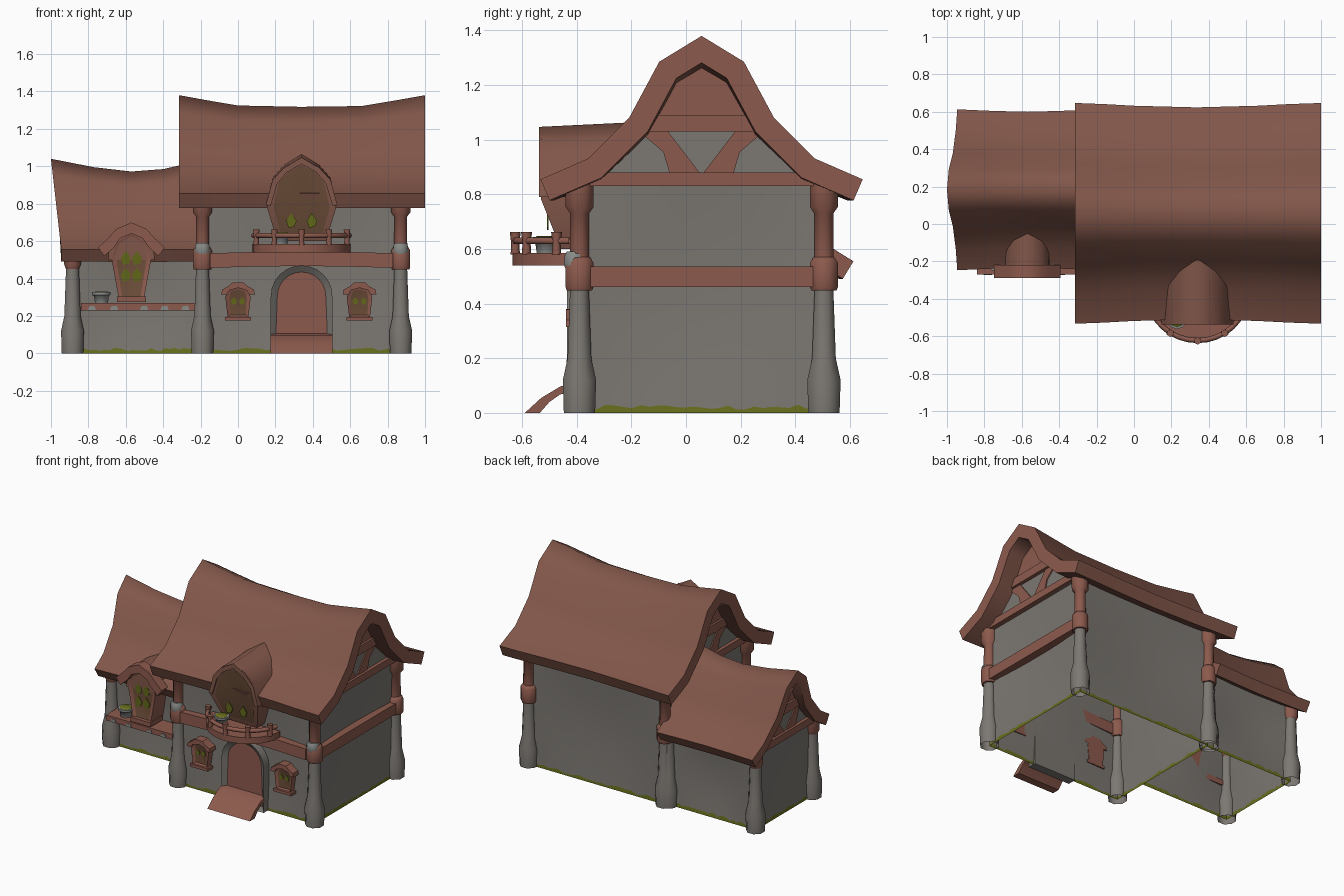
import bpy, bmesh, math, random
from mathutils import Vector

if "Cube" in bpy.data.objects:
    bpy.data.objects.remove(bpy.data.objects["Cube"])
random.seed(4)


def material(name, rgb):
    m = bpy.data.materials.new(name)
    m.diffuse_color = (*rgb, 1)
    m.use_nodes = True
    m.node_tree.nodes["Principled BSDF"].inputs["Base Color"].default_value = m.diffuse_color
    return m


ROOF = material("roof_brown", (.222, .094, .068))
WOOD = material("timber_brown", (.265, .102, .074))
STONE = material("stone_grey", (.2, .186, .168))
PALE = material("pale_stone", (.25, .26, .25))
MOSS = material("moss_green", (.14, .16, .012))
PANE = material("pane_brown", (.15, .075, .04))
GLOW = material("pane_green", (.12, .135, .01))


def finish(name, bm, mats, recalc=True, angle=35):
    if recalc:
        bmesh.ops.recalc_face_normals(bm, faces=bm.faces[:])
    me = bpy.data.meshes.new(name)
    bm.to_mesh(me)
    bm.free()
    for m in mats:
        me.materials.append(m)
    me.shade_smooth()
    me.set_sharp_from_angle(angle=math.radians(angle))
    ob = bpy.data.objects.new(name, me)
    bpy.context.collection.objects.link(ob)
    return ob


def prism(name, pts, a0, a1, mats, axis="y", inset=None, angle=35):
    """Extrude a 2D outline along an axis; optionally inset the front (a0) face."""
    put = {"x": lambda p, a: (a, p[0], p[1]), "y": lambda p, a: (p[0], a, p[1]),
           "z": lambda p, a: (p[0], p[1], a)}[axis]
    bm = bmesh.new()
    A = [bm.verts.new(put(p, a0)) for p in pts]
    B = [bm.verts.new(put(p, a1)) for p in pts]
    front = bm.faces.new(A)
    bm.faces.new(B[::-1])
    n = len(pts)
    for i in range(n):
        bm.faces.new((A[i], B[i], B[(i + 1) % n], A[(i + 1) % n]))
    bmesh.ops.recalc_face_normals(bm, faces=bm.faces[:])
    if inset:
        bmesh.ops.inset_individual(bm, faces=[front], thickness=inset[0], depth=-inset[1])
        front.material_index = 1
    return finish(name, bm, mats if isinstance(mats, list) else [mats], angle=angle)


def box(name, lo, hi, mat):
    return prism(name, [(lo[0], lo[1]), (hi[0], lo[1]), (hi[0], hi[1]), (lo[0], hi[1])],
                 lo[2], hi[2], mat, "z")


def lathe(name, x, y, prof, mat, sides=8):
    """Stack of polygon rings from (z, radius) pairs, open below when it stands on the ground."""
    bm = bmesh.new()
    rings = [[bm.verts.new((x + r * math.cos((i + .5) * math.tau / sides),
                            y + r * math.sin((i + .5) * math.tau / sides), z))
              for i in range(sides)] for z, r in prof]
    for a, b in zip(rings, rings[1:]):
        for i in range(sides):
            bm.faces.new((a[i], a[(i + 1) % sides], b[(i + 1) % sides], b[i]))
    if prof[0][0] > 0:
        bm.faces.new(rings[0][::-1])
    bm.faces.new(rings[-1])
    return finish(name, bm, [mat], angle=62)


def both(half, cx=0):
    """Mirror a half outline (left, bottom to top, last point on the axis)."""
    return [(cx - x, z) for x, z in half] + [(cx + x, z) for x, z in half[:-1][::-1]]


def slope(cy, ridge, eave, prof, w=1):
    right = [(d * w, eave + (ridge - eave) * f) for d, f in prof]
    return [(cy - d, z) for d, z in right[:0:-1]] + [(cy + d, z) for d, z in right]


def offset(pl, t):
    out = []
    for i, p in enumerate(pl):
        segs = [(Vector(b) - Vector(a)).normalized() for a, b in
                zip(pl[max(i - 1, 0):i + 1], pl[max(i - 1, 0) + 1:i + 2])]
        ns = [Vector((s.y, -s.x)) for s in segs]
        n = sum(ns, Vector((0, 0))).normalized()
        q = Vector(p) + n * t / max(n.dot(ns[0]), .5)
        out.append((q.x, q.y))
    return out


def roof(name, cy, eave, prof, stations, t):
    """Loft a thick gambrel section through sagging stations (x, ridge, lean, width)."""
    bm = bmesh.new()
    rings = []
    for x, ridge, lean, w in stations:
        out = slope(cy, ridge, eave, prof, w)
        rings.append([bm.verts.new((x + lean * max(0, (z - eave) / (ridge - eave)), y, z))
                      for y, z in out + offset(out, t)[::-1]])
    n, m = len(rings[0]), len(prof) * 2 - 1
    for a, b in zip(rings, rings[1:]):
        for i in range(n):
            bm.faces.new((a[i], a[(i + 1) % n], b[(i + 1) % n], b[i]))
    for r in (rings[0], rings[-1]):
        for i in range(m - 1):
            f = bm.faces.new((r[i], r[i + 1], r[n - 2 - i], r[n - 1 - i]))
            f.material_index = 1
    finish(name, bm, [ROOF, WOOD], angle=80)


def wall(name, p, q, h):
    """Slightly hollow wall sheet with a ragged moss row along its foot."""
    bm = bmesh.new()
    p, q = Vector(p), Vector(q)
    nrm = Vector((q.y - p.y, p.x - q.x)).normalized()
    rows, cols = 7, 28
    ragged = [random.uniform(.012, .03) for _ in range(cols + 1)]
    g = []
    for j in range(rows + 1):
        row = []
        for i in range(cols + 1):
            z = 0 if j == 0 else ragged[i] if j == 1 else h * (j - 1) / (rows - 1)
            u = i / cols
            c = p.lerp(q, u) - nrm * .022 * math.sin(math.pi * z / h) * math.sin(math.pi * u)
            row.append(bm.verts.new((c.x, c.y, z)))
        g.append(row)
    for j in range(rows):
        for i in range(cols):
            f = bm.faces.new((g[j][i], g[j][i + 1], g[j + 1][i + 1], g[j + 1][i]))
            f.material_index = int(j == 0)
    finish(name, bm, [STONE, MOSS], recalc=False)


def gable(name, x, s, cy, ridge, eave, prof, half, beams, top):
    """Plaster gable, boarded peak, cross beams and a V of braces."""
    pl = offset(slope(cy, ridge, eave, prof), .05)
    prism(name + "_gable", [(cy - half, beams[0])] + pl[1:-1] + [(cy + half, beams[0])],
          x - .01, x + .01, STONE, "x")
    prism(name + "_peak_board", pl[2:-2], x, x + s * .02, WOOD, "x")
    for k, (z, hw, th) in enumerate([(beams[0], half - .03, .05), (beams[1], top, .06)]):
        box(f"{name}_cross_beam_{k}", (min(x, x + s * .035), cy - hw, z),
            (max(x, x + s * .035), cy + hw, z + th), WOOD)
    z0, z1 = beams[0] + .04, beams[1] + .01
    for e in (-1, 1):
        prism(f"{name}_brace_{e}", [(cy + e * a, z) for a, z in
              [(0, z0), (.115, z0), (.14, (z0 + z1) / 2), (top, z1), (.13, z1)]],
              x, x + s * .018, WOOD, "x")


# Main house
MX, MY, CY = (-.19, .87), (-.39, .505), .057
MAIN = [(0, 1), (.155, .82), (.265, .43), (.415, .145), (.59, 0)]
roof("main_roof", CY, .855, MAIN, [(-.315, 1.38, 0, 1), (-.16, 1.352, 0, .99), (0, 1.325, 0, .975),
     (.335, 1.318, 0, .96), (.66, 1.322, 0, .975), (.83, 1.35, 0, .99), (1, 1.38, 0, 1)], .084)
# Side wing
SX, SY, SC = -.885, (-.14, .49), .183
SIDE = [(0, 1), (.11, .82), (.195, .43), (.32, .14), (.43, 0)]
roof("wing_roof", SC, .555, SIDE, [(-.945, 1.04, -.055, 1), (-.75, .995, -.02, .98),
     (-.57, .972, 0, .97), (-.4, .985, 0, .98), (-.2, 1.03, 0, 1)], .075)

main = [(MX[0], MY[0]), (MX[1], MY[0]), (MX[1], MY[1]), (MX[0], MY[1])]
wing = [(SX, SY[0]), (MX[0], SY[0]), (MX[0], SY[1]), (SX, SY[1])]
for label, c, h, skip in (("main", main, .84, ()), ("wing", wing, .57, (1,))):
    for i in range(4):
        if i not in skip:
            wall(f"{label}_wall_{i}", c[i], c[(i + 1) % 4], h)
gable("main_right", MX[1], 1, CY, 1.37, .855, MAIN, .44, (.83, 1.03), .24)
gable("main_left", MX[0], -1, CY, 1.37, .855, MAIN, .44, (.83, 1.03), .24)
gable("wing_left", SX, -1, SC, 1.02, .555, SIDE, .32, (.54, .72), .17)

# Stone pillars with timber posts
FOOT = [(0, .062), (.12, .066), (.2, .047), (.46, .037)]
for x in MX:
    for y in MY:
        lathe("main_pillar_foot", x, y, FOOT, STONE)
        lathe("main_post_block", x, y, [(.448, .05), (.46, .055), (.55, .055), (.57, .042)], WOOD)
        lathe("main_post", x, y, [(.55, .038), (.73, .037), (.755, .056), (.84, .056)], WOOD)
        if y < 0:
            lathe("post_stone_cap", x, y - .016, [(.53, .04), (.545, .044), (.575, .042), (.59, .034)], PALE)
for x, y in [(SX, SY[0]), (SX, SY[1]), (-.21, SY[1])]:
    lathe("wing_pillar_foot", x, y, FOOT, STONE)
    lathe("wing_pillar_capital", x, y, [(.45, .038), (.475, .048), (.56, .05)], WOOD)

# Floor beams: front (gently arched) and right end
xs = [-.15, .09, .34, .59, .83]
lift = [0, .007, .01, .007, 0]
prism("front_floor_beam", [(x, .457 + d) for x, d in zip(xs, lift)] +
      [(x, .535 + d) for x, d in zip(xs[::-1], lift)], -.432, -.375, WOOD)
box("right_floor_beam", (.85, -.35, .46), (.905, .465, .535), WOOD)

# Door with stone arch and curved ramp
DX = .34
arch = [(.165, 0), (.165, .3)] + [(.165 * math.cos(a), .305 + .165 * math.sin(a))
                                  for a in [math.pi / 2 * k / 6 for k in range(1, 7)]]
prism("door_arch", both(arch, DX), -.435, -.375, [STONE, WOOD], inset=(.035, .025))
prism("door_ramp", [(-.41, .105), (-.46, .097), (-.53, .055), (-.59, 0), (-.535, 0), (-.5, .04),
                    (-.46, .068), (-.41, .075)], DX - .165, DX + .165, WOOD, "x")


def panes(name, cx, z, y, w, h, dx):
    for e in (-1, 1):
        prism(name, [(cx + e * dx - w, z), (cx + e * dx - w * .5, z - h), (cx + e * dx + w * .6, z - h * .8),
                     (cx + e * dx + w, z), (cx + e * dx, z + h)], y, y + .006, GLOW)


# Small ground-floor windows with hoods and sills
for x in (0, .65):
    prism("small_window", both([(.055, .19), (.068, .3), (.05, .345), (0, .36)], x),
          -.425, -.375, [WOOD, PANE], inset=(.02, .012))
    prism("small_window_hood", both([(.09, .315), (.085, .34), (.05, .36), (.03, .378), (0, .38)], x)
          + both([(.06, .315), (.045, .338), (0, .35)], x)[::-1], -.44, -.375, WOOD)
    box("small_window_sill", (x - .07, -.437, .175), (x + .07, -.375, .195), WOOD)
    panes("small_window_light", x, .28, -.418, .016, .02, .022)

# Large dormer above the balcony: leaning window plus hood cutting into the roof
big = prism("dormer_window", both([(.13, .6), (.185, .78), (.15, .935), (.09, 1.0), (0, 1.04)], DX),
            -.53, -.375, [ROOF, PANE], inset=(.035, .004))
for v in big.data.vertices:
    if v.co.z < .78 and v.co.y < -.45:
        v.co.y += (.78 - v.co.z) * .4
hood = prism("dormer_hood", both([(.192, .79), (.155, .945), (.095, 1.01), (0, 1.065)], DX)
             + both([(.165, .79), (.13, .925), (.08, .985), (0, 1.03)], DX)[::-1],
             -.538, -.17, ROOF, angle=65)
for v in hood.data.vertices:
    if v.co.y < -.5 and v.co.z > .9:
        v.co.z -= .018
panes("dormer_light", DX, .71, -.509, .028, .04, .055)

# Balcony deck, rail and posts
arc = [(DX + .262 * math.cos(a), -.39 - .245 * math.sin(a))
       for a in [math.pi * k / 16 for k in range(17)]]
prism("balcony_deck", arc, .54, .585, WOOD, "z")
cu = bpy.data.curves.new("balcony_rail", "CURVE")
cu.dimensions, cu.bevel_depth, cu.bevel_resolution = "3D", .014, 1
sp = cu.splines.new("POLY")
sp.points.add(14)
for p, (x, y) in zip(sp.points, arc[1:16]):
    p.co = (x, y + .012, .63, 1)
cu.materials.append(WOOD)
bpy.context.collection.objects.link(bpy.data.objects.new("balcony_rail", cu))
for x, y in arc[2:15:3]:
    lathe("balcony_post", x, y + .01, [(.58, .017), (.62, .015), (.662, .02)], WOOD, 6)

# Wing dormer with flared hood
WX = -.57
prism("wing_window", both([(.065, .28), (.105, .5), (.08, .59), (0, .64)], WX),
      -.256, -.12, [WOOD, PANE], inset=(.025, .01))
prism("wing_hood_board", both([(.178, .565), (.125, .615), (.08, .665), (0, .7)], WX)
      + both([(.145, .52), (.09, .57), (.06, .615), (0, .64)], WX)[::-1], -.29, -.22, WOOD, angle=50)
prism("wing_hood", both([(.125, .5), (.115, .6), (.075, .655), (0, .69)], WX), -.25, -.03, ROOF, angle=65)
box("wing_window_sill", (WX - .078, -.272, .275), (WX + .078, -.14, .305), WOOD)
for z in (.42, .51):
    panes("wing_window_light", WX, z, -.251, .027, .038, .03)

# Shelf below the wing window with inset pebbles
box("wing_shelf", (-.84, -.27, .23), (-.225, -.125, .268), WOOD)
for x in (-.78, -.66, -.5, -.39, -.28):
    prism("shelf_pebble", [(x - .025, .232), (x + .02, .232), (x + .012, .255), (x - .015, .252)],
          -.274, -.268, PALE)

# Planters
for x, y, z in ((-.73, -.205, .267), (.23, -.51, .584)):
    lathe("planter", x, y, [(z, .036), (z + .04, .042), (z + .045, .052), (z + .06, .052)], PALE, 10)
    lathe("planter_moss", x, y, [(z + .058, .042), (z + .064, .036)], MOSS, 10)
